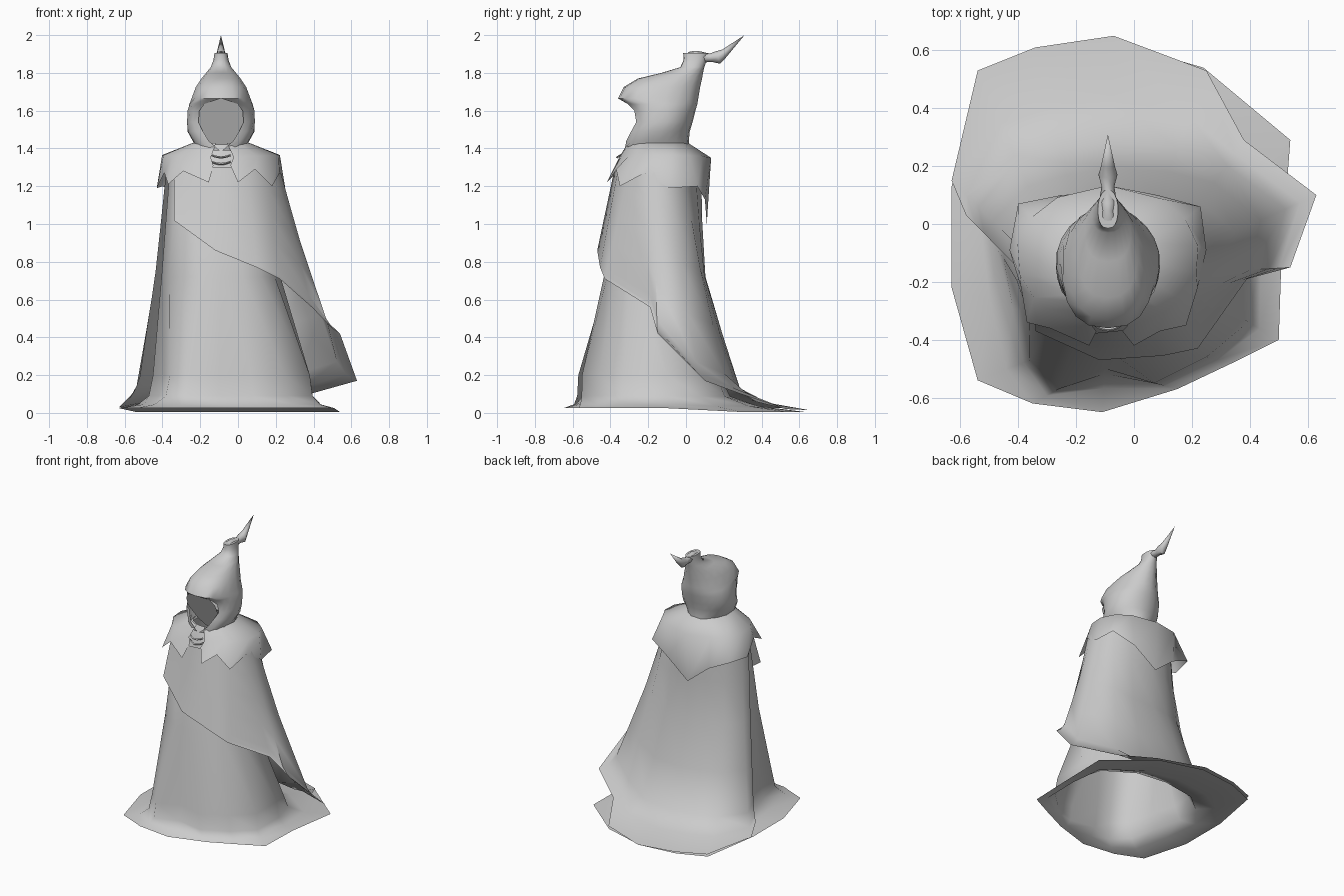
import bpy, bmesh, math
from mathutils import Vector

if "Cube" in bpy.data.objects:
    bpy.data.objects.remove(bpy.data.objects["Cube"])

CX = -0.09
cloth = bpy.data.materials.new("grey cloth")
cloth.diffuse_color = (0.6, 0.6, 0.6, 1)
cloth.use_nodes = True
cloth.node_tree.nodes["Principled BSDF"].inputs["Base Color"].default_value = cloth.diffuse_color


def make(name, verts, faces, angle=50):
    """Mesh object with merged points and smooth shading by angle."""
    me = bpy.data.meshes.new(name)
    me.from_pydata([tuple(v) for v in verts], [], faces)
    bm = bmesh.new()
    bm.from_mesh(me)
    bmesh.ops.remove_doubles(bm, verts=bm.verts, dist=0.0005)
    bmesh.ops.recalc_face_normals(bm, faces=bm.faces)
    bm.to_mesh(me)
    bm.free()
    me.materials.append(cloth)
    ob = bpy.data.objects.new(name, me)
    bpy.context.collection.objects.link(ob)
    bpy.ops.object.select_all(action='DESELECT')
    bpy.context.view_layer.objects.active = ob
    ob.select_set(True)
    bpy.ops.object.shade_smooth_by_angle(angle=math.radians(angle))
    return ob


def loft(name, rows, closed=True, angle=50):
    """Skin rows of equal point count, top row first."""
    n = len(rows[0])
    faces = []
    for r in range(len(rows) - 1):
        for c in range(n if closed else n - 1):
            d = (c + 1) % n
            faces.append((r * n + c, r * n + d, (r + 1) * n + d, (r + 1) * n + c))
    return make(name, [p for row in rows for p in row], faces, angle)


def oval(deg, cx, cy, rx, ry, z, power=1.0):
    """Point on an oval; 0 degrees is the front, 90 the right side. Power < 1 squares the front."""
    a = math.radians(deg)
    s, c = math.sin(a), math.cos(a)
    if c > 0:
        s, c = math.copysign(abs(s) ** power, s), c ** power
    return Vector((cx + rx * s, cy - ry * c, z))


# robe: chest, straight body, folded foot, spreading hem
foot = [(-.36, -.47), (-.26, -.57), (-.10, -.50), (.07, -.55), (.25, -.46), (.38, -.33),
        (.38, -.10), (.32, .05), (.13, .16), (-.08, .18), (-.32, .14), (-.44, .03), (-.45, -.12), (-.39, -.30)]
hem = [(-.54, -.54), (-.35, -.62), (-.11, -.65), (.15, -.57), (.34, -.48), (.50, -.40),
       (.51, -.10), (.54, .29), (.24, .54), (-.07, .63), (-.34, .60), (-.54, .52), (-.63, .13), (-.63, -.22)]
turn = [-42, -22, 0, 22, 42, 65, 90, 115, 148, 180, 212, 245, 270, 300]
rows = [[oval(a, CX, -.15, .13, .14, 1.42) for a in turn],
        [oval(a, -.08, -.15, .28, .20, 1.30) for a in turn],
        [oval(a, -.09, -.195, .315, .24, .72) for a in turn],
        [Vector((*f, .2)) for f in foot]]
for k, z in ((.12, .09), (.45, .045), (1, .025)):
    rows.append([Vector((f[0] + (h[0] - f[0]) * k, f[1] + (h[1] - f[1]) * k,
                         z - (.02 * k if h[1] > .2 else 0))) for f, h in zip(foot, hem)])
loft("robe", rows)

# cape: wraps the front, hangs off one side and trails behind
# (angle at shoulder, edge x, y, z, how sharply it flares at the floor)
edge = [(-60, -.34, -.37, 1.02, 0), (-10, -.12, -.47, .86, 0), (25, .10, -.455, .77, 0),
        (50, .22, -.43, .71, 0), (68, .39, -.19, .56, 0), (85, .54, -.15, .42, .25),
        (105, .63, .10, .17, .3), (125, .38, .29, .10, .35), (150, .25, .53, .02, .85),
        (180, -.07, .65, .015, 1), (205, -.34, .61, .02, 1), (230, -.54, .53, .025, .9),
        (258, -.63, .15, .03, .5), (276, -.58, .03, .08, .4)]
steps = [(0, 0), (.22, .01), (.45, .04), (.69, .2), (.91, .36), (.97, .62), (1, 1)]
rows = []
for s, flare in steps:
    row = []
    for a, x, y, z, w in edge:
        top = oval(a, -.08, -.15, .30, .23, 1.30)
        f = s + (flare - s) * w
        row.append(Vector((top.x + (x - top.x) * f, top.y + (y - top.y) * f, top.z + (z - top.z) * s)))
    rows.append(row)
loft("cape", rows, closed=False)

# mantle: shoulder collar with a ragged lower edge and a long back point
ragged = [(-.13, -.37, 1.31), (-.155, -.42, 1.22), (-.29, -.36, 1.28), (-.37, -.34, 1.21),
          (-.39, -.22, 1.27), (-.43, -.09, 1.19), (-.40, .07, 1.20), (-.25, .10, 1.13), (-.09, .11, 1.0),
          (.08, .10, 1.13), (.23, .06, 1.20), (.25, -.09, 1.19), (.22, -.22, 1.27),
          (.18, -.35, 1.20), (.09, -.37, 1.29), (0, -.42, 1.22), (-.04, -.37, 1.31)]
neck, yoke = [], []
for i, p in enumerate(ragged):
    d = Vector((p[0] - CX, p[1] + .14))
    a = math.degrees(math.atan2(d.x, -d.y))
    neck.append(oval(a, CX, -.15, .15, .16, 1.43))
    k = math.sin(math.radians(a))
    yoke.append(oval(a, CX, -.112, .315, .245, 1.35 + .015 * abs(k)))
loft("mantle", [neck, yoke, ragged], closed=False, angle=60)

# hood: rings of (z, front y, back y, half width, half width of the face gap)
rings = [(1.39, -.325, .02, .13, .008), (1.44, -.325, .015, .15, .065), (1.49, -.305, .02, .178, .095),
         (1.54, -.29, .035, .18, .12), (1.60, -.30, .05, .178, .115), (1.635, -.325, .06, .168, .09),
         (1.665, -.36, .065, .158, 0), (1.725, -.33, .075, .135, 0), (1.77, -.255, .085, .105, 0),
         (1.80, -.13, .09, .08, 0), (1.83, -.03, .097, .055, 0), (1.87, -.012, .11, .04, 0),
         (1.905, -.015, .12, .035, 0)]
rows = []
N = 18
for z, yf, yb, w, gap in rings:
    a0 = math.degrees(math.asin((gap / w) ** (1 / .8)))
    rows.append([oval(a0 + (360 - 2 * a0) * i / N, CX, (yf + yb) / 2, w, (yb - yf) / 2, z, .8) for i in range(N + 1)])
loft("hood", rows, closed=False)
make("hood_crown", rows[-1][:N], [tuple(range(N))])

# face panel: flat, leaning plate that fills the hood opening
make("face_panel", [Vector((r[k].x, -.275 - .4 * (r[k].z - 1.54), r[k].z)) for k in (0, -1)
                    for r in (rows[:7] if k == 0 else rows[6::-1])], [tuple(range(14))])

# hood tip: bent horn with a knotted base
path = [(.02, 1.88, .03), (.05, 1.895, .022), (.08, 1.885, .03), (.13, 1.88, .022),
        (.17, 1.882, .033), (.20, 1.90, .024), (.31, 2.0, .0002)]
rows = []
for y, z, r in path:
    rows.append([Vector((CX + r * math.cos(i * math.pi / 4), y - .3 * r * math.sin(i * math.pi / 4),
                         z + r * math.sin(i * math.pi / 4))) for i in range(8)])
loft("hood_tip", rows)

# clasp cords between the mantle edges
for z in (1.365, 1.33):
    rows = []
    for i in range(7):
        t = i / 3 - 1
        c = Vector((CX + .05 * t, -.365 + .02 * t * t, z - .012 * (1 - t * t)))
        rows.append([c + Vector((0, .006 * math.cos(k * math.pi / 2), .006 * math.sin(k * math.pi / 2))) for k in range(4)])
    loft("clasp_cord", rows)
